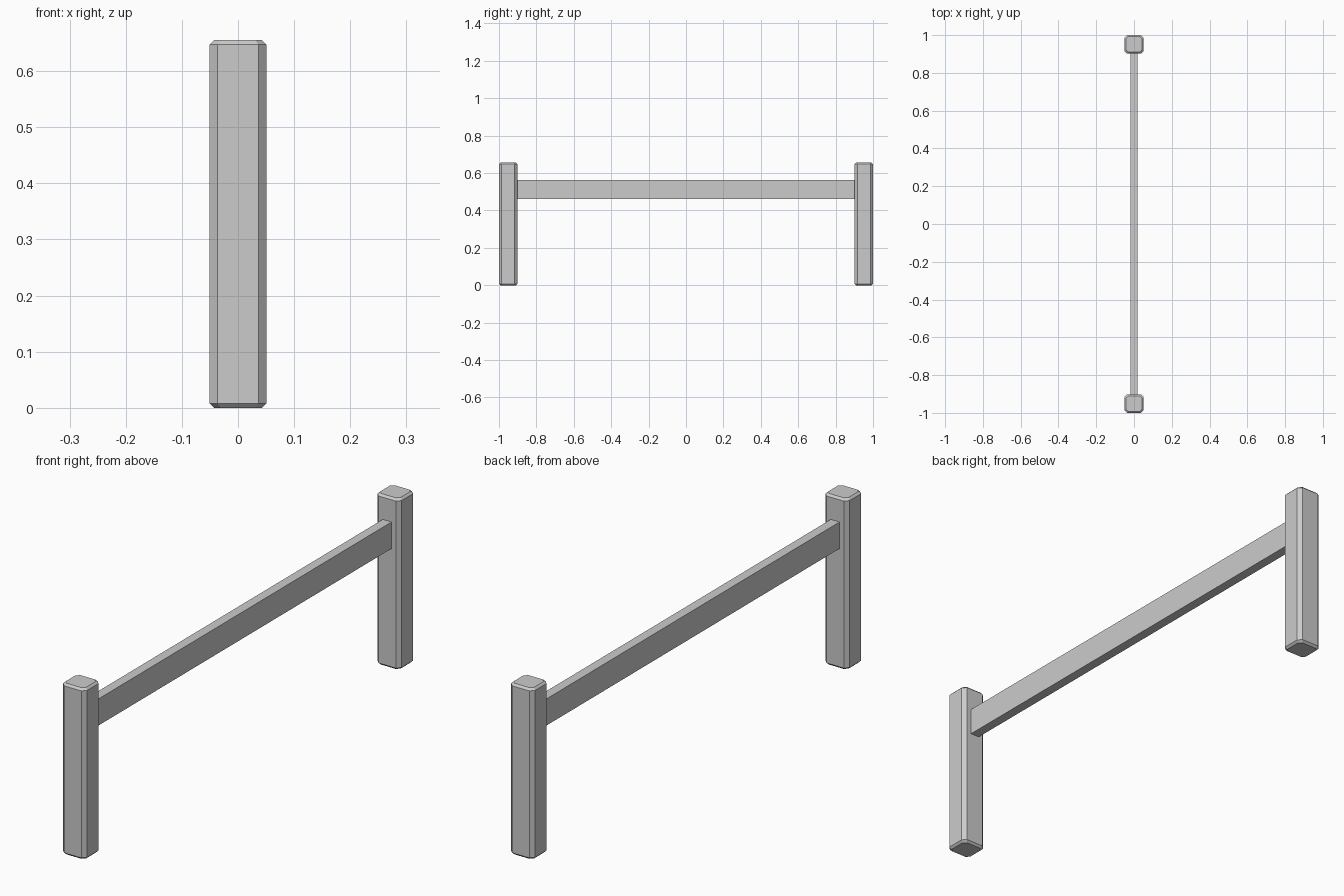
import bpy, bmesh

if "Cube" in bpy.data.objects:
    bpy.data.objects.remove(bpy.data.objects["Cube"])

HX, HY, H = 0.051, 0.049, 0.655   # post half sizes and height


def new_object(name, bm):
    bmesh.ops.recalc_face_normals(bm, faces=bm.faces)
    mesh = bpy.data.meshes.new(name)
    bm.to_mesh(mesh)
    bm.free()
    obj = bpy.data.objects.new(name, mesh)
    bpy.context.collection.objects.link(obj)
    return obj


def ring(bm, hx, hy, c, z):
    # rectangle with chamfered corners
    pts = [(hx, hy - c), (hx - c, hy), (c - hx, hy), (-hx, hy - c),
           (-hx, c - hy), (c - hx, -hy), (hx - c, -hy), (hx, c - hy)]
    return [bm.verts.new((x, y, z)) for x, y in pts]


def post(name, y):
    bm = bmesh.new()
    e = 0.008
    rings = [ring(bm, HX - e, HY - e, 0.012, 0), ring(bm, HX, HY, 0.0145, e),
             ring(bm, HX, HY, 0.0145, H - e), ring(bm, HX - e, HY - e, 0.012, H)]
    for a, b in zip(rings, rings[1:]):
        for i in range(8):
            j = (i + 1) % 8
            bm.faces.new((a[i], a[j], b[j], b[i]))
    bm.faces.new(rings[0])
    bm.faces.new(rings[-1])
    new_object(name, bm).location.y = y


# Chamfered end posts
post("front_post", -1 + HY)
post("back_post", 1 - HY)

# Flat rail between the posts
bm = bmesh.new()
bmesh.ops.create_cube(bm, size=1)
bmesh.ops.scale(bm, vec=(0.037, 1.81, 0.102), verts=bm.verts)
new_object("rail", bm).location.z = 0.511
